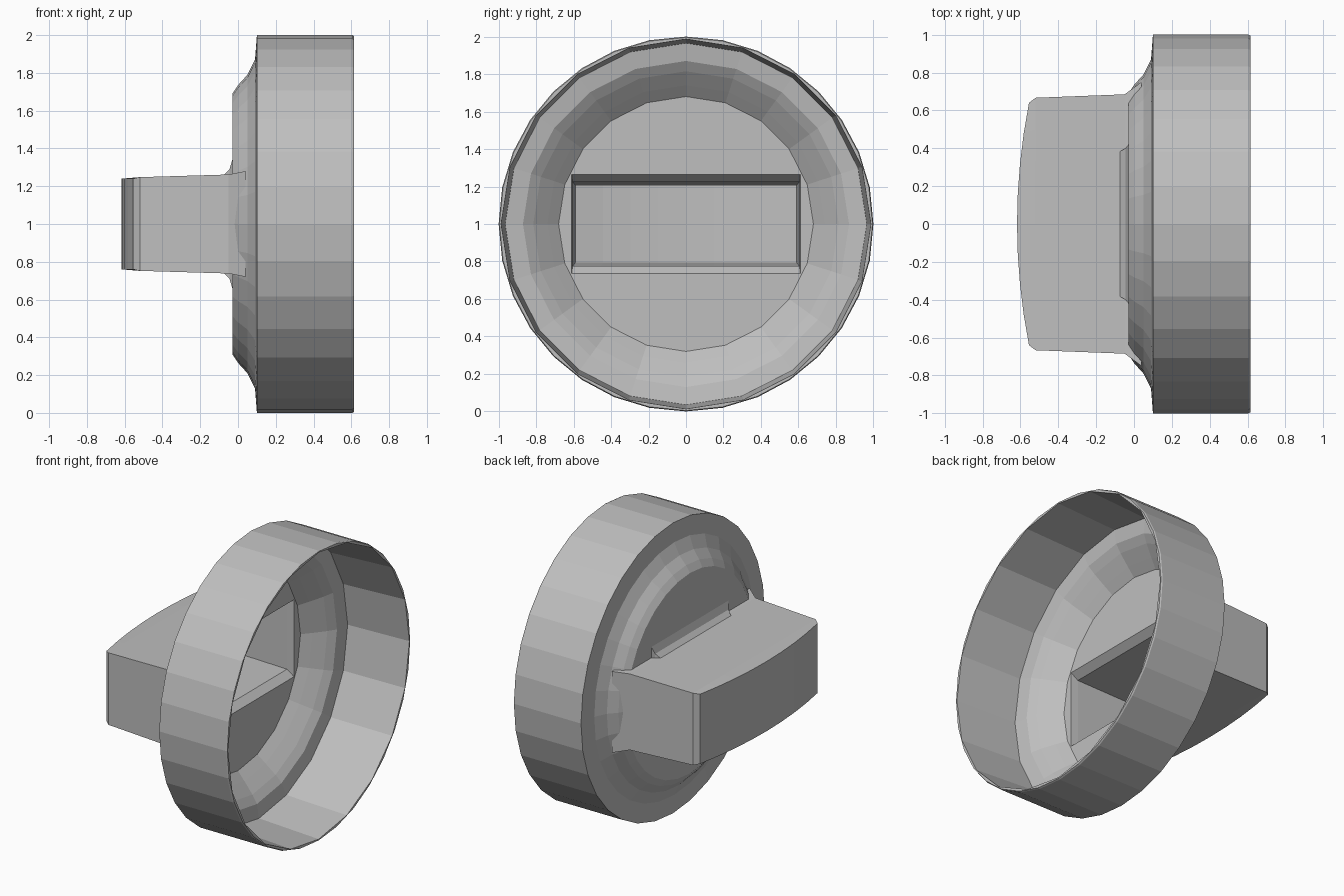
import bpy, bmesh
from math import cos, sin, pi

if "Cube" in bpy.data.objects:
    bpy.data.objects.remove(bpy.data.objects["Cube"], do_unlink=True)

CENTRE_Z = 1.0
GREY = (0.52, 0.52, 0.52, 1)
mat = bpy.data.materials.new("plain grey")
mat.use_nodes = True
mat.diffuse_color = GREY
mat.node_tree.nodes["Principled BSDF"].inputs["Base Color"].default_value = GREY


def make_object(name, bm):
    bmesh.ops.recalc_face_normals(bm, faces=bm.faces)
    mesh = bpy.data.meshes.new(name)
    bm.to_mesh(mesh)
    bm.free()
    mesh.materials.append(mat)
    obj = bpy.data.objects.new(name, mesh)
    bpy.context.collection.objects.link(obj)
    return obj


def skin(bm, rings):
    """Bridge matching closed rings of vertices."""
    for a, b in zip(rings, rings[1:]):
        n = len(a)
        for i in range(n):
            j = (i + 1) % n
            bm.faces.new((a[i], a[j], b[j], b[i]))


def lathe(name, profile, sides):
    """Solid of revolution around the x axis from (x, radius) pairs."""
    bm = bmesh.new()
    rings = [[bm.verts.new((x, r * cos(2 * pi * i / sides),
                            CENTRE_Z + r * sin(2 * pi * i / sides)))
              for i in range(sides)] for x, r in profile]
    skin(bm, rings)
    bm.faces.new(rings[0])
    bm.faces.new(rings[-1])
    return make_object(name, bm)


def grip_block(name, sections, bulge, columns=8):
    """Tapered block from (x, half width, half height); its end bows outward."""
    bm = bmesh.new()
    steps = [2 * i / columns - 1 for i in range(columns + 1)]
    rings = []
    for k, (x, w, h) in enumerate(sections):
        bow = bulge if k == len(sections) - 1 else 0
        outline = [(t, h) for t in steps] + [(t, -h) for t in reversed(steps)]
        rings.append([bm.verts.new((x - bow * (1 - t * t), t * w, CENTRE_Z + z))
                      for t, z in outline])
    skin(bm, rings)
    bm.faces.new(rings[0])
    end, last = rings[-1], len(rings[-1]) - 1
    for i in range(columns):
        bm.faces.new((end[i], end[i + 1], end[last - i - 1], end[last - i]))
    return make_object(name, bm)


def combine(target, other, operation):
    mod = target.modifiers.new(operation, 'BOOLEAN')
    mod.object = other
    mod.operation = operation
    mod.solver = 'EXACT'
    bpy.context.view_layer.objects.active = target
    bpy.ops.object.modifier_apply(modifier=mod.name)
    bpy.data.objects.remove(other, do_unlink=True)


# Round skirt with the raised boss behind the grip
knob = lathe("knob_body", [(0.615, 0.995), (0.605, 1.0), (0.1, 1.0), (0.09, 0.87),
                           (0.05, 0.79), (0.0, 0.735), (-0.03, 0.69)], 32)

# Grip bar with a bowed end, its ends blending into the boss
grip = grip_block("grip", [(0.04, 0.75, 0.28), (-0.05, 0.685, 0.262),
                           (-0.52, 0.667, 0.248), (-0.555, 0.64, 0.24)], 0.063)
combine(knob, grip, 'UNION')

# Fillet along the foot of the grip
foot = grip_block("grip_foot", [(0.0, 0.42, 0.36), (-0.03, 0.42, 0.34),
                                (-0.045, 0.4, 0.29), (-0.08, 0.38, 0.255)], 0)
combine(knob, foot, 'UNION')

# Hollow inside of the skirt: thin wall, flat ledge, then a dished floor
hollow = lathe("skirt_hollow", [(0.64, 0.988), (0.16, 0.965), (0.145, 0.87),
                                (0.11, 0.815), (0.05, 0.74), (0.0, 0.68)], 20)
combine(knob, hollow, 'DIFFERENCE')

# Deep slot inside the grip
slot = grip_block("grip_slot", [(0.1, 0.61, 0.28), (0.0, 0.61, 0.265),
                                (-0.05, 0.605, 0.225), (-0.5, 0.59, 0.205)], 0.07)
combine(knob, slot, 'DIFFERENCE')
